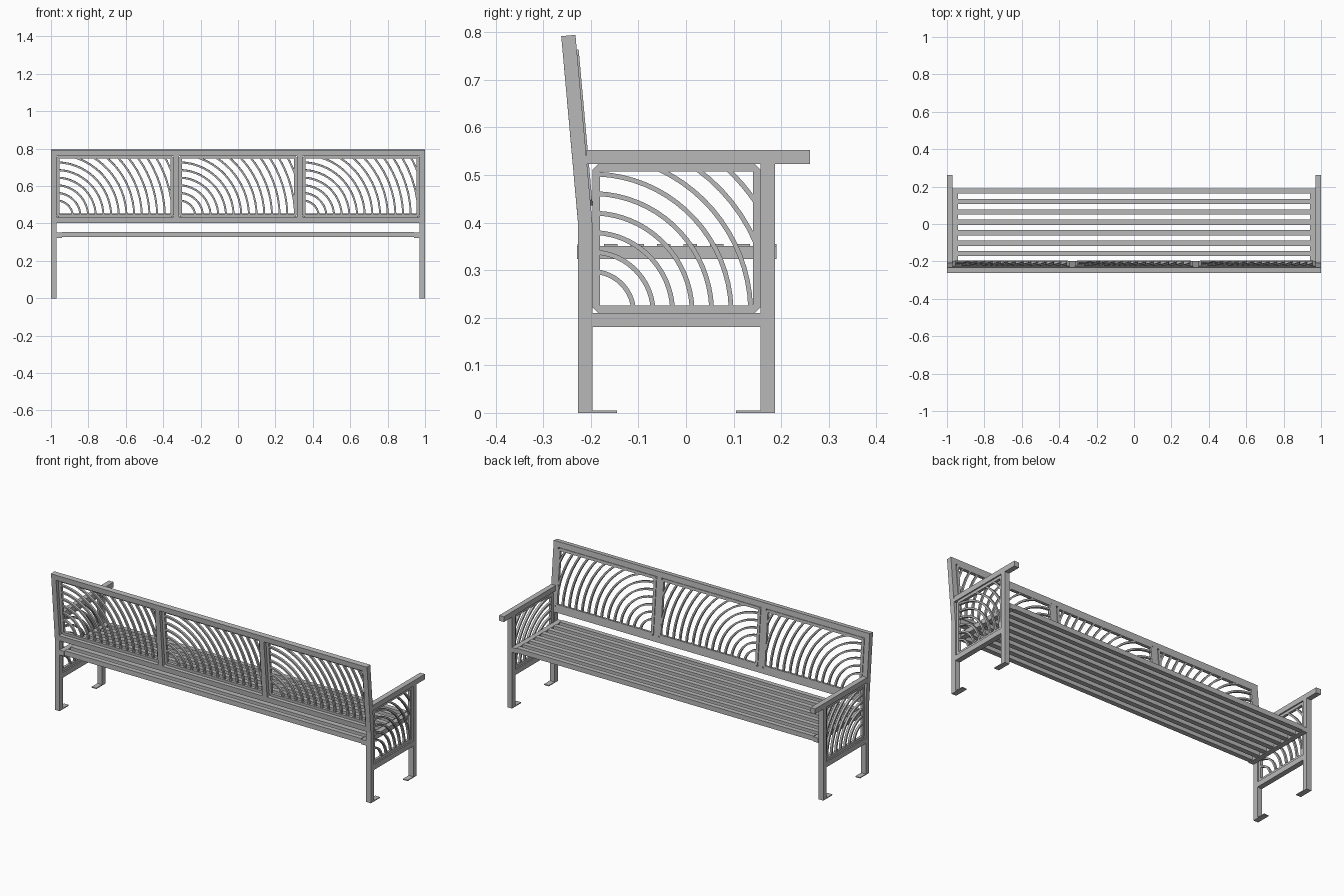
import bpy, bmesh, math
from mathutils import Matrix, Vector

if "Cube" in bpy.data.objects:
    bpy.data.objects.remove(bpy.data.objects["Cube"], do_unlink=True)

metal = bpy.data.materials.new("grey metal")
metal.use_nodes = True
GREY = (0.48, 0.48, 0.48, 1)
metal.diffuse_color = GREY
metal.node_tree.nodes["Principled BSDF"].inputs["Base Color"].default_value = GREY


def basis(origin, u, v, w):
    """Matrix that maps local (across, up, depth) to the world."""
    m = Matrix((u, v, w)).transposed().to_4x4()
    m.translation = Vector(origin)
    return m


def add_strip(bm, m, inner, outer, d0, d1, closed=False):
    """Extruded band between two matching 2D lines."""
    rings = [[bm.verts.new(m @ Vector((p[0], p[1], d))) for p in line]
             for line, d in ((inner, d0), (outer, d0), (outer, d1), (inner, d1))]
    n = len(inner)
    for i in range(n if closed else n - 1):
        j = (i + 1) % n
        for k in range(4):
            a, b = rings[k], rings[(k + 1) % 4]
            bm.faces.new((a[i], a[j], b[j], b[i]))
    if not closed:
        for i in (0, n - 1):
            bm.faces.new([r[i] for r in rings])


def finish(name, bm):
    bmesh.ops.recalc_face_normals(bm, faces=bm.faces)
    mesh = bpy.data.meshes.new(name)
    bm.to_mesh(mesh)
    bm.free()
    mesh.materials.append(metal)
    obj = bpy.data.objects.new(name, mesh)
    bpy.context.collection.objects.link(obj)
    return obj


def bar(name, x, y, z, m=Matrix()):
    """Box given by its low and high limits on each axis."""
    bm = bmesh.new()
    add_strip(bm, m, [(x[0], y[0]), (x[1], y[0])], [(x[0], y[1]), (x[1], y[1])], *z)
    return finish(name, bm)


def arc_panel(name, m, width, height, d0, d1, rim=0.016, cut=0.012):
    """Frame with chamfered corners, filled with concentric arcs."""
    bm = bmesh.new()
    outer, inner = [], []
    for sx, sy in ((0, 0), (1, 0), (1, 1), (0, 1)):
        ix, iy = (1 - 2 * sx), (1 - 2 * sy)
        cx, cy = sx * width, sy * height
        pair = [(cx, cy + iy * cut), (cx + ix * cut, cy)]
        outer += pair if sx == sy else pair[::-1]
        inner += [(cx + ix * (rim + e), cy + iy * rim) for e in (0, 0)]
    add_strip(bm, m, inner, outer, d0, d1, closed=True)
    bmesh.ops.remove_doubles(bm, verts=bm.verts, dist=1e-5)
    # Concentric arcs, trimmed where they meet the frame
    w, h, low = width - rim * 0.7, height - rim * 0.7, rim * 0.7
    mid, half = (d0 + d1) / 2, (d1 - d0) * 0.42
    r = 0.087
    while r < math.hypot(w, h) - 0.01:
        t0 = max(math.asin(low / r), math.acos(min(1, w / r)))
        t1 = min(math.acos(low / r), math.asin(min(1, h / r)))
        steps = max(4, int((t1 - t0) * 12))
        dirs = [(math.cos(t), math.sin(t))
                for t in (t0 + (t1 - t0) * i / steps for i in range(steps + 1))]
        lines = [[(c * q, s * q) for c, s in dirs] for q in (r - 0.005, r + 0.005)]
        add_strip(bm, m, *lines, mid - half, mid + half)
        r += 0.041
    return finish(name, bm)


# Leaning plane of the backrest: across, up the slope, out of the front
LEAN = math.radians(5.12)
s, c = math.sin(LEAN), math.cos(LEAN)
KINK, BACK, DEPTH, SLOPE = 0.4, -0.197, 0.03, 0.396
back = basis((0, BACK, KINK), (1, 0, 0), (0, -s, c), (0, c, s))

# End frames
for side, sx in (("left", 1), ("right", -1)):
    x = sorted((sx * 0.97, sx))
    # Rear leg bends at the seat and carries on as the back post
    tip = (BACK - s * SLOPE, KINK + c * SLOPE)
    front_line = [(BACK, 0), (BACK, KINK), tip]
    rear_line = [(BACK - DEPTH, 0), (BACK - DEPTH, KINK),
                 (tip[0] - c * DEPTH, tip[1] - s * DEPTH)]
    plane = basis((0, 0, 0), (0, 1, 0), (0, 0, 1), (1, 0, 0))
    bm = bmesh.new()
    add_strip(bm, plane, front_line, rear_line, *x)
    finish(side + "_rear_leg", bm)
    bar(side + "_front_leg", x, (0.157, 0.187), (0, 0.523))
    bar(side + "_armrest", x, (-0.209, 0.261), (0.523, 0.553))
    bar(side + "_lower_rail", x, (BACK, 0.157), (0.18, 0.21))
    bar(side + "_rear_foot", x, (BACK, -0.145), (0, 0.005))
    bar(side + "_front_foot", x, (0.105, 0.157), (0, 0.005))
    panel = basis((sx * 0.985, BACK, 0.21), (0, 1, 0), (0, 0, 1), (1, 0, 0))
    arc_panel(side + "_arm_panel", panel, 0.354, 0.313, -0.0075, 0.0075)
    bar(side + "_seat_bar", sorted((sx * 0.94, sx * 0.97)), (-0.229, 0.19), (0.323, 0.351))

# Seat slats
for i in range(8):
    y = 0.176 - i * 0.0557
    bar(f"seat_slat_{i + 1}", (-0.94, 0.94), (y - 0.014, y + 0.014), (0.327, 0.355))

# Backrest rails, dividers and panels
bar("back_bottom_rail", (-0.97, 0.97), (0.005, 0.036), (-DEPTH, 0), back)
bar("back_top_rail", (-0.97, 0.97), (0.365, SLOPE), (-DEPTH, 0), back)
for name, x in (("left", 0.33), ("right", -0.33)):
    bar(name + "_back_divider", (x - 0.015, x + 0.015), (0.036, 0.365), (-DEPTH, 0), back)
for name, x0, x1 in (("right", -0.97, -0.345), ("middle", -0.315, 0.315), ("left", 0.345, 0.97)):
    corner = back @ Matrix.Translation((x0, 0.036, 0))
    arc_panel(name + "_back_panel", corner, x1 - x0, 0.329, -0.011, 0.004)
